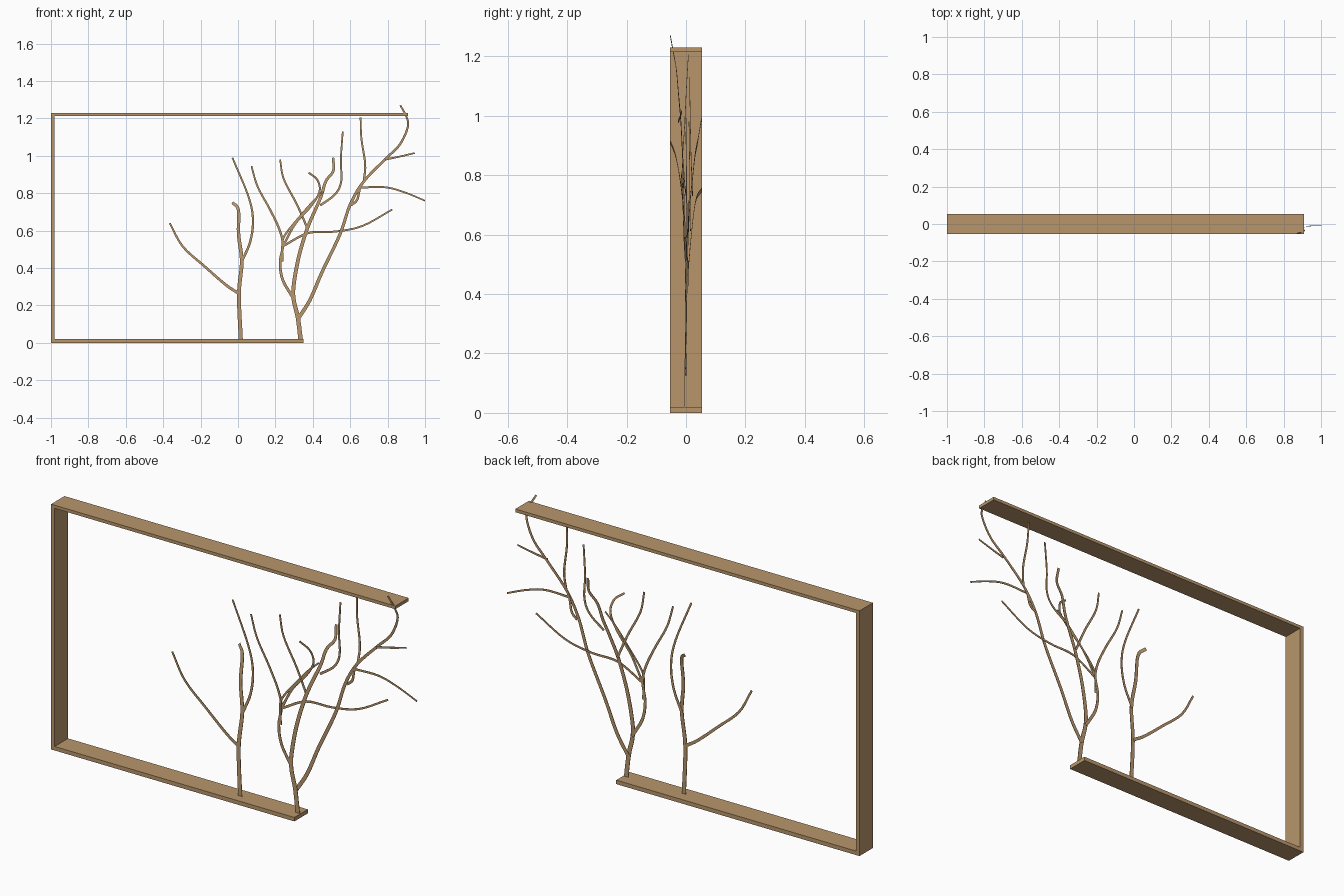
import bpy, bmesh
from mathutils import Vector

if "Cube" in bpy.data.objects:
    bpy.data.objects.remove(bpy.data.objects["Cube"])

wood = bpy.data.materials.new("warm wood")
wood.diffuse_color = (0.48, 0.305, 0.15, 1)
wood.use_nodes = True
wood.node_tree.nodes["Principled BSDF"].inputs["Base Color"].default_value = wood.diffuse_color


def finish(name, bm):
    me = bpy.data.meshes.new(name)
    bmesh.ops.recalc_face_normals(bm, faces=bm.faces)
    bm.to_mesh(me)
    bm.free()
    me.materials.append(wood)
    ob = bpy.data.objects.new(name, me)
    bpy.context.collection.objects.link(ob)


def board(name, x0, x1, z0, z1, depth=0.106):
    bm = bmesh.new()
    bmesh.ops.create_cube(bm, size=1)
    bmesh.ops.scale(bm, verts=bm.verts, vec=(x1 - x0, depth, z1 - z0))
    bmesh.ops.translate(bm, verts=bm.verts, vec=((x0 + x1) / 2, 0, (z0 + z1) / 2))
    finish(name, bm)


def smooth_path(pts, steps=5):
    """Catmull-Rom curve through the points"""
    p = [2 * pts[0] - pts[1]] + pts + [2 * pts[-1] - pts[-2]]
    out = []
    for i in range(1, len(p) - 2):
        a, b, c, d = p[i - 1:i + 3]
        for s in range(steps):
            t = s / steps
            out.append(0.5 * (2 * b + (c - a) * t + (2 * a - 5 * b + 4 * c - d) * t * t
                              + (3 * b - a - 3 * c + d) * t ** 3))
    return out + [pts[-1]]


def branch(name, xz, y0, y1, w0, w1, bend=1.0, thick=0.002):
    """Thin flat tapering ribbon facing the front, drifting in depth from y0 to y1"""
    path = smooth_path([Vector(p) for p in xz])
    n = len(path) - 1
    bm = bmesh.new()
    rings = []
    for i, p in enumerate(path):
        t = i / n
        d = (path[min(i + 1, n)] - path[max(i - 1, 0)]).normalized()
        side = Vector((-d.y, d.x)) * (w0 + (w1 - w0) * t) / 2
        y = y0 + (y1 - y0) * t ** bend
        a, b = p + side, p - side
        rings.append([bm.verts.new(v) for v in (
            (a.x, y - thick / 2, a.y), (b.x, y - thick / 2, b.y),
            (b.x, y + thick / 2, b.y), (a.x, y + thick / 2, a.y))])
    for r, q in zip(rings, rings[1:]):
        for k in range(4):
            bm.faces.new((r[k], r[(k + 1) % 4], q[(k + 1) % 4], q[k]))
    bm.faces.new(rings[0])
    bm.faces.new(rings[-1])
    finish(name, bm)


# Open frame
board("bottom_board", -1, 0.35, 0, 0.02)
board("top_board", -1, 0.91, 1.214, 1.23)
board("left_post", -1, -0.98, 0.02, 1.214)

# Small tree
branch("small_trunk", [(.015, .015), (.005, .26), (.02, .435), (.003, .58), (.002, .71), (-.03, .75)],
       -.004, .052, .022, .016, 2)
branch("small_left_branch", [(.003, .265), (-.065, .31), (-.18, .41), (-.295, .515), (-.365, .64)],
       0, 0, .016, .010)
branch("small_right_branch", [(.018, .43), (.065, .54), (.08, .66), (.055, .785), (-.03, .99)],
       .008, 0, .014, .009)

# Large tree: trunk and main limb
branch("large_trunk", [(.335, .015), (.32, .135), (.298, .23), (.298, .31), (.325, .46), (.37, .61),
                       (.415, .715), (.445, .785), (.47, .865), (.51, .92), (.508, .99)],
       -.004, .052, .024, .013, 2.2)
branch("right_limb", [(.322, .13), (.385, .23), (.45, .38), (.545, .58), (.6, .74), (.67, .86),
                      (.785, .98), (.865, 1.06), (.908, 1.155), (.9, 1.21), (.868, 1.27)],
       0, -.053, .020, .009, 2.2)
branch("left_limb", [(.298, .235), (.24, .335), (.225, .43), (.24, .525), (.22, .61), (.17, .715),
                     (.105, .835), (.072, .945)], .003, 0, .016, .009)

# Twigs off the right limb
branch("tip_twig", [(.785, .98), (.86, .995), (.945, 1.015)], -.026, -.014, .011, .008)
branch("upright_twig", [(.672, .86), (.68, .955), (.66, 1.09), (.655, 1.205)], -.012, .008, .012, .009)
branch("drooping_twig", [(.645, .83), (.785, .832), (.89, .805), (1.0, .76)], -.012, -.01, .011, .008)
branch("short_twig", [(.605, .737), (.637, .765), (.652, .825), (.675, .87)], 0, -.012, .014, .010)

# Twigs off the left limb
branch("inner_twig", [(.237, .435), (.237, .52), (.25, .575), (.33, .675), (.4, .755), (.46, .81)],
       0, -.016, .012, .008)
branch("hooked_twig", [(.237, .51), (.305, .635), (.385, .725), (.435, .805), (.425, .87), (.378, .91)],
       0, -.052, .012, .010, 1.6)
branch("level_twig", [(.237, .515), (.375, .587), (.52, .595), (.665, .625), (.825, .713)],
       0, .01, .012, .009)

# Twigs off the large trunk
branch("left_twig", [(.37, .615), (.315, .74), (.245, .875), (.225, .98)], .015, .01, .012, .009)
branch("right_twig", [(.44, .735), (.52, .795), (.552, .865), (.55, .98), (.56, 1.13)],
       .022, .012, .012, .009)
